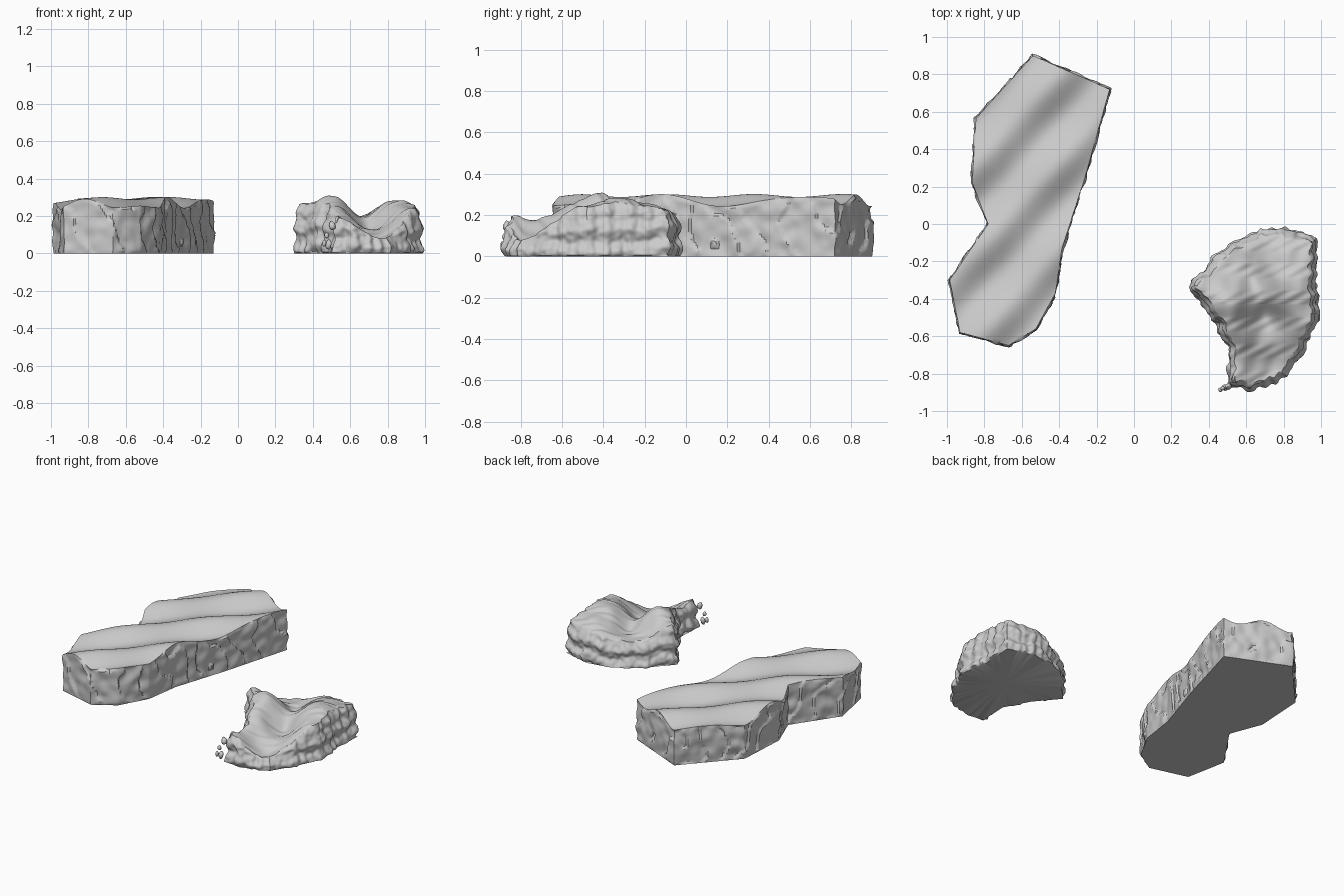
import bpy, bmesh, math
from mathutils import Vector, noise

if "Cube" in bpy.data.objects:
    bpy.data.objects.remove(bpy.data.objects["Cube"])


def resample(points, count):
    """Even spacing along a closed outline, with outward normals."""
    pts = [Vector(p) for p in points]
    segs = [(a, b, (b - a).length) for a, b in zip(pts, pts[1:] + pts[:1])]
    step = sum(s[2] for s in segs) / count
    out = []
    for a, b, l in segs:
        n = max(1, round(l / step))
        d = (b - a).normalized()
        for i in range(n):
            out.append((a.lerp(b, i / n), Vector((d.y, -d.x))))
    k = len(out)
    return [(p, (n + out[i - 1][1] + out[(i + 1) % k][1]).normalized())
            for i, (p, n) in enumerate(out)]


def build_chunk(name, outline, centre, height, bulge, count, levels, rings):
    """Flat base fan, displaced cliff wall and height-field top."""
    c = Vector(centre)
    ring_pts = resample(outline, count)
    bm = bmesh.new()
    loops = []
    # Cliff wall
    for j in range(levels + 1):
        t = j / levels
        loop = []
        for p, n in ring_pts:
            z = t * height(p.x, p.y)
            q = p + n * bulge(p, z, t)
            loop.append(bm.verts.new((q.x, q.y, z)))
        loops.append(loop)
    # Ground surface, drawn in from the rim
    rim = [v.co.copy() for v in loops[-1]]
    for j in range(1, rings):
        f = 1 - j / rings
        loop = []
        for r in rim:
            q = c + (r.xy - c) * f
            loop.append(bm.verts.new((q.x, q.y, height(q.x, q.y))))
        loops.append(loop)
    n = len(rim)
    for a, b in zip(loops, loops[1:]):
        for i in range(n):
            k = (i + 1) % n
            bm.faces.new((a[i], a[k], b[k], b[i]))
    top = bm.verts.new((c.x, c.y, height(c.x, c.y)))
    base = bm.verts.new((c.x, c.y, 0))
    for i in range(n):
        k = (i + 1) % n
        bm.faces.new((loops[-1][i], loops[-1][k], top))
        bm.faces.new((loops[0][k], loops[0][i], base))
    return finish(bm, name)


def finish(bm, name):
    bmesh.ops.recalc_face_normals(bm, faces=bm.faces)
    mesh = bpy.data.meshes.new(name)
    bm.to_mesh(mesh)
    bm.free()
    ob = bpy.data.objects.new(name, mesh)
    bpy.context.collection.objects.link(ob)
    bpy.ops.object.select_all(action='DESELECT')
    ob.select_set(True)
    bpy.context.view_layer.objects.active = ob
    bpy.ops.object.shade_smooth_by_angle(angle=math.radians(40))
    return ob


def n3(x, y, z, s):
    return noise.noise(Vector((x * s, y * s, z * s)))


# Long plateau: diagonal dune waves on top, cracked walls
def dune_height(x, y):
    u = 0.73 * x - 0.68 * y
    wave = 0.025 * math.cos(math.tau * (u + 0.19) / 0.32)
    cross = 0.007 * math.cos(math.tau * (y + 0.1) / 0.43)
    return 0.27 + wave + cross - 0.07 * max(0, -0.72 - x)


def cracked(p, z, t):
    if t == 0 or t == 1:
        return 0
    # slabs stepping at slanted, wandering seams
    along = p.y * 5 + p.x * 5 + z * 2.5 + 0.8 * n3(p.x, p.y, z, 6)
    slab = 0.012 * (along % 1)
    return slab + 0.012 * n3(p.x, p.y, z, 15) - 0.004


long_outline = [(-0.54, 0.90), (-0.845, 0.565), (-0.865, 0.22), (-0.78, 0),
                (-0.985, -0.30), (-0.93, -0.58), (-0.67, -0.65), (-0.525, -0.56),
                (-0.42, -0.37), (-0.385, -0.13), (-0.265, 0.24), (-0.13, 0.72)]
build_chunk("dune_plateau", long_outline, (-0.58, 0.08), dune_height, cracked, 360, 20, 40)


# Small outcrop: two rounded mounds, a valley to the front, ledged walls
mounds = [(0.50, -0.42, 0.13, 0.14), (0.85, -0.34, 0.17, 0.12), (0.76, -0.12, 0.13, 0.05),
          (0.34, -0.33, 0.09, 0.08), (0.97, -0.12, 0.10, 0.05), (0.93, -0.55, 0.10, 0.05),
          (0.76, -0.78, 0.16, -0.09), (0.70, -0.50, 0.10, -0.07), (0.54, -0.82, 0.09, 0.04),
          (0.63, -0.29, 0.09, -0.035), (0.54, -0.60, 0.10, 0.05)]


def mound_height(x, y):
    h = 0.165
    for mx, my, r, a in mounds:
        h += a * math.exp(-((x - mx) ** 2 + (y - my) ** 2) / (r * r))
    zig = abs((y * 7) % 1 - 0.5)
    return h + 0.003 * math.sin(math.tau * ((x - y) * 9 + zig)) + 0.01 * n3(x, y, 0, 10)


def ledged(p, z, t):
    if t == 0:
        return 0
    ledge = 0.010 * math.sin(math.tau * (z / 0.11 + 0.4 * n3(p.x, p.y, 0, 6)))
    flute = 0.022 * n3(p.x, p.y, z * 0.12, 22)
    return ledge * (1 - t ** 4) + flute + 0.008 * n3(p.x, p.y, z, 34) - 0.025 * t ** 6 + 0.004


small_outline = [(0.78, -0.03), (0.62, -0.06), (0.47, -0.15), (0.30, -0.335), (0.43, -0.49),
                 (0.52, -0.66), (0.51, -0.86), (0.63, -0.875), (0.81, -0.81), (0.89, -0.68),
                 (0.985, -0.48), (0.955, -0.30), (0.97, -0.08)]
build_chunk("mound_outcrop", small_outline, (0.70, -0.42), mound_height, ledged, 340, 34, 44)

# Loose crumbs at the front tip
for i, (x, y, z, r) in enumerate([(0.50, -0.87, 0.15, 0.018), (0.475, -0.88, 0.10, 0.012),
                                  (0.485, -0.875, 0.05, 0.018), (0.46, -0.888, 0.055, 0.012)]):
    bm = bmesh.new()
    bmesh.ops.create_icosphere(bm, subdivisions=2, radius=r)
    for v in bm.verts:
        v.co *= 1 + 0.6 * n3(*(v.co + Vector((i, 0, 0))), 40)
        v.co.z *= 1.4
        v.co += Vector((x, y, z))
    finish(bm, f"loose_crumb_{i + 1}")
